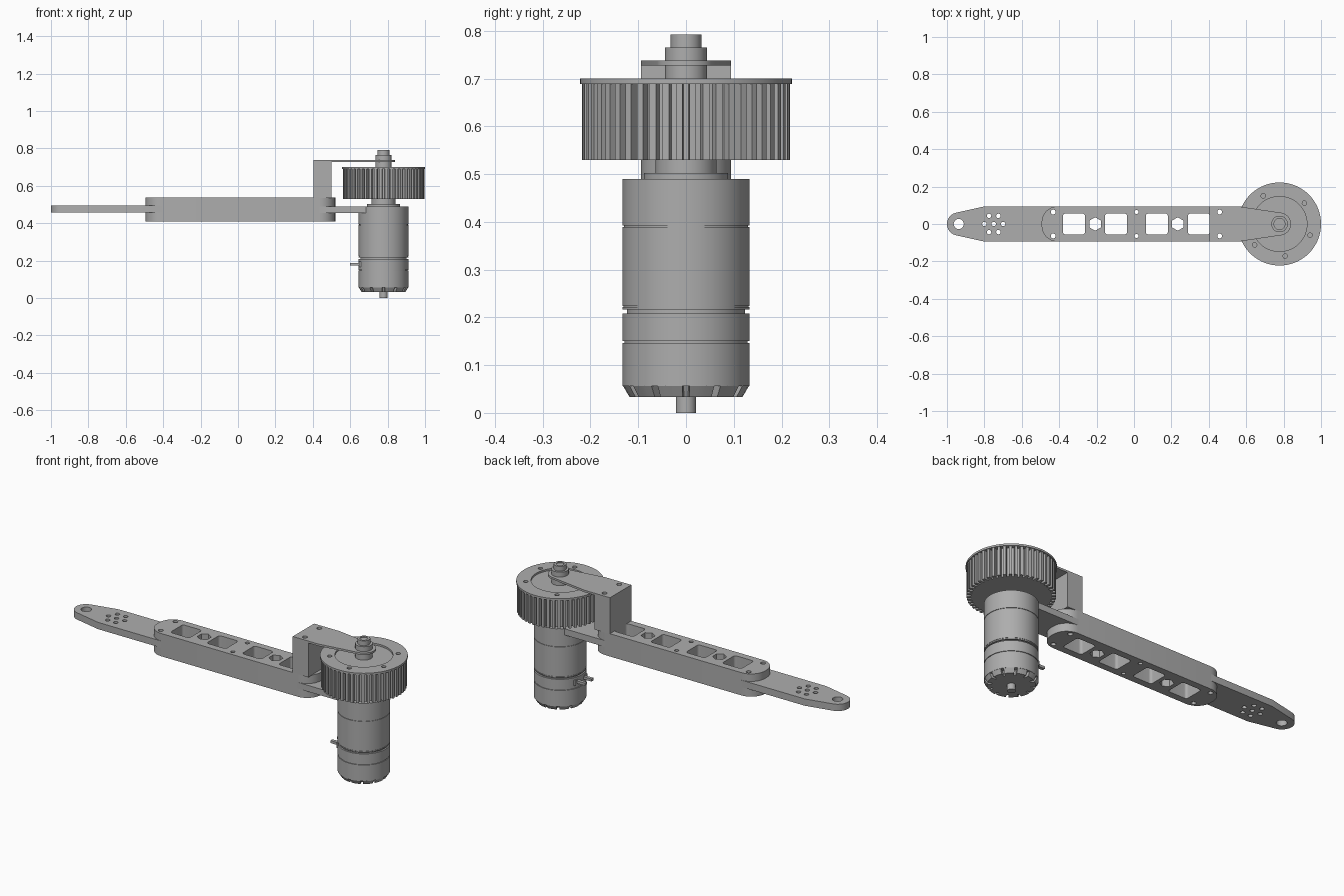
import bpy, bmesh
from math import cos, sin, radians, pi

if "Cube" in bpy.data.objects:
    bpy.data.objects.remove(bpy.data.objects["Cube"], do_unlink=True)

grey = bpy.data.materials.new("machined grey")
grey.use_nodes = True
colour = (0.42, 0.42, 0.42, 1)
grey.diffuse_color = colour
grey.node_tree.nodes["Principled BSDF"].inputs["Base Color"].default_value = colour

AXIS = 0.778      # motor and pulley axis
MID = 0.013       # middle of the beam
W = 0.094         # half width of all arm parts
R = 0.133         # motor radius


def add(name, mesh):
    mesh.materials.clear()
    mesh.materials.append(grey)
    mesh.shade_smooth()
    mesh.set_sharp_from_angle(angle=radians(30))
    obj = bpy.data.objects.new(name, mesh)
    bpy.context.collection.objects.link(obj)
    return obj


def arc(x, y, r, a0, a1, n=12):
    angles = [radians(a0 + (a1 - a0) * i / n) for i in range(n + 1)]
    return [(x + r * cos(a), y + r * sin(a)) for a in angles]


def circle(x, y, r, n=24, turn=0):
    return arc(x, y, r, turn, turn + 360, n)[:-1]


def rounded(x0, x1, h, r):
    """Rectangle centred on y = 0 with rounded corners."""
    return (arc(x1 - r, h - r, r, 0, 90, 8) + arc(x0 + r, h - r, r, 90, 180, 8)
            + arc(x0 + r, r - h, r, 180, 270, 8) + arc(x1 - r, r - h, r, 270, 360, 8))


def slab(name, z0, z1, outline, holes=(), foot=1):
    """Extrude an outline with holes; foot scales the bottom about the motor axis."""
    curve = bpy.data.curves.new(name, "CURVE")
    curve.dimensions = "2D"
    curve.fill_mode = "BOTH"
    curve.extrude = (z1 - z0) / 2
    for loop in [outline, *holes]:
        spline = curve.splines.new("POLY")
        spline.points.add(len(loop) - 1)
        for point, (x, y) in zip(spline.points, loop):
            point.co = (x, y, 0, 1)
        spline.use_cyclic_u = True
    temp = bpy.data.objects.new(name, curve)
    bpy.context.collection.objects.link(temp)
    graph = bpy.context.evaluated_depsgraph_get()
    mesh = bpy.data.meshes.new_from_object(temp.evaluated_get(graph))
    bpy.data.objects.remove(temp, do_unlink=True)
    bm = bmesh.new()
    bm.from_mesh(mesh)
    bmesh.ops.remove_doubles(bm, verts=bm.verts, dist=1e-5)
    for v in bm.verts:
        if v.co.z < 0:
            v.co.x = AXIS + (v.co.x - AXIS) * foot
            v.co.y *= foot
        v.co.z += (z0 + z1) / 2
    bmesh.ops.recalc_face_normals(bm, faces=bm.faces)
    bm.to_mesh(mesh)
    bm.free()
    return add(name, mesh)


def lathe(name, profile, n=64):
    """Revolve (radius, z) points around the motor axis."""
    bm = bmesh.new()
    verts = [bm.verts.new((AXIS + r, 0, z)) for r, z in profile]
    edges = [bm.edges.new(pair) for pair in zip(verts, verts[1:])]
    bmesh.ops.spin(bm, geom=verts + edges, cent=(AXIS, 0, 0), axis=(0, 0, 1),
                   angle=2 * pi, steps=n, use_duplicate=False)
    bmesh.ops.remove_doubles(bm, verts=bm.verts, dist=1e-5)
    bmesh.ops.recalc_face_normals(bm, faces=bm.faces)
    mesh = bpy.data.meshes.new(name)
    bm.to_mesh(mesh)
    bm.free()
    return add(name, mesh)


def toothed(r_out, r_in, n, gap):
    """Ring outline with n straight notches taking the given share of the pitch."""
    pitch, points = 360 / n, []
    for i in range(n):
        a = i * pitch
        points += arc(AXIS, 0, r_out, a + pitch * gap / 2, a + pitch * (1 - gap / 2), 3)
        points += arc(AXIS, 0, r_in, a + pitch * (1 - gap * 0.4), a + pitch * (1 + gap * 0.4), 1)
    return points


def bolt_pair(x, r=0.013):
    return [circle(x, s * 0.064, r, 16) for s in (-1, 1)]


# Central beam with lightening windows, hex holes and bolt holes
left_bolts, right_bolts = bolt_pair(MID - 0.445), bolt_pair(MID + 0.445)
windows = [rounded(MID + c - 0.059, MID + c + 0.059, 0.056, 0.014)
           for c in (-0.334, -0.109, 0.109, 0.334)]
hexes = [circle(MID + s * 0.221, 0, 0.036, 6, 30) for s in (-1, 1)]
slab("beam", 0.41, 0.537, rounded(MID - 0.507, MID + 0.507, W, 0.085),
     windows + hexes + left_bolts + right_bolts + bolt_pair(MID, 0.011))

# Tapered end arm with pivot hole and hole cluster
cluster = [circle(-0.75, 0, 0.012, 16)] + [
    circle(x, y, 0.012, 16) for x, y in circle(-0.75, 0, 0.05, 6)]
tip = arc(-0.938, 0, 0.062, 105, 255, 16)
slab("end_arm", 0.457, 0.495,
     [(-0.41, -W), (-0.41, W), (-0.8, W)] + tip + [(-0.8, -W)],
     cluster + left_bolts + [circle(-0.937, 0, 0.027)])

# Motor mount arm ending in a disc
slab("motor_mount", 0.455, 0.49,
     [(0.43, W), (0.43, -W)] + arc(AXIS, 0, R, -135, 135, 48), right_bolts)

# Upright post and top bracket carrying the upper shaft end
slab("bracket_post", 0.535, 0.728, [(0.404, -W), (0.5, -W), (0.5, W), (0.404, W)], right_bolts)
slab("bracket_plate", 0.727, 0.738,
     [(0.404, W), (0.404, -W), (0.56, -W)] + arc(AXIS, 0, 0.061, -80, 80, 20) + [(0.56, W)],
     right_bolts)

# Motor body with shallow grooves
body = [(0, 0.056), (R, 0.056)]
for z0, z1, depth in ((0.146, 0.15, 0.004), (0.208, 0.216, 0.009),
                      (0.222, 0.224, 0.002), (0.389, 0.392, 0.003)):
    body += [(R, z0), (R - depth, z0), (R - depth, z1), (R, z1)]
lathe("motor_body", body + [(R, 0.456), (0, 0.456)])
slab("motor_vented_cap", 0.033, 0.058, toothed(R, 0.108, 12, 0.22), foot=0.89)
lathe("motor_rear_shaft", [(0, 0), (0.021, 0), (0.021, 0.04), (0, 0.04)], 32)
lathe("motor_front_boss", [(0, 0.48), (0.088, 0.48), (0.088, 0.502), (0.064, 0.502),
                           (0.064, 0.535), (0, 0.535)])

# Motor terminals
slab("terminal_base", 0.166, 0.194, [(0.647, -0.055), (0.72, -0.055), (0.72, 0.055), (0.647, 0.055)])
for side, y in (("left", 0.03), ("right", -0.03)):
    slab(side + "_terminal", 0.174, 0.188,
         [(0.598, y - 0.009), (0.66, y - 0.009), (0.66, y + 0.009), (0.598, y + 0.009)])

# Toothed pulley with a recessed, bolted flange
slab("pulley_teeth", 0.53, 0.69, toothed(0.218, 0.195, 48, 0.5))
bolts = [circle(*arc(AXIS, 0, 0.174, a, a, 1)[0], 0.012, 16)
         for a in (-140, -80, -20, 40, 120)]
slab("pulley_flange", 0.689, 0.7, circle(AXIS, 0, 0.222, 72),
     bolts + [circle(AXIS, 0, 0.147, 48)])

# Upper shaft and its stepped collar
lathe("upper_shaft", [(0, 0.685), (0.044, 0.685), (0.044, 0.765), (0.032, 0.765),
                      (0.032, 0.792), (0.02, 0.792), (0.02, 0.788), (0, 0.788)], 40)
